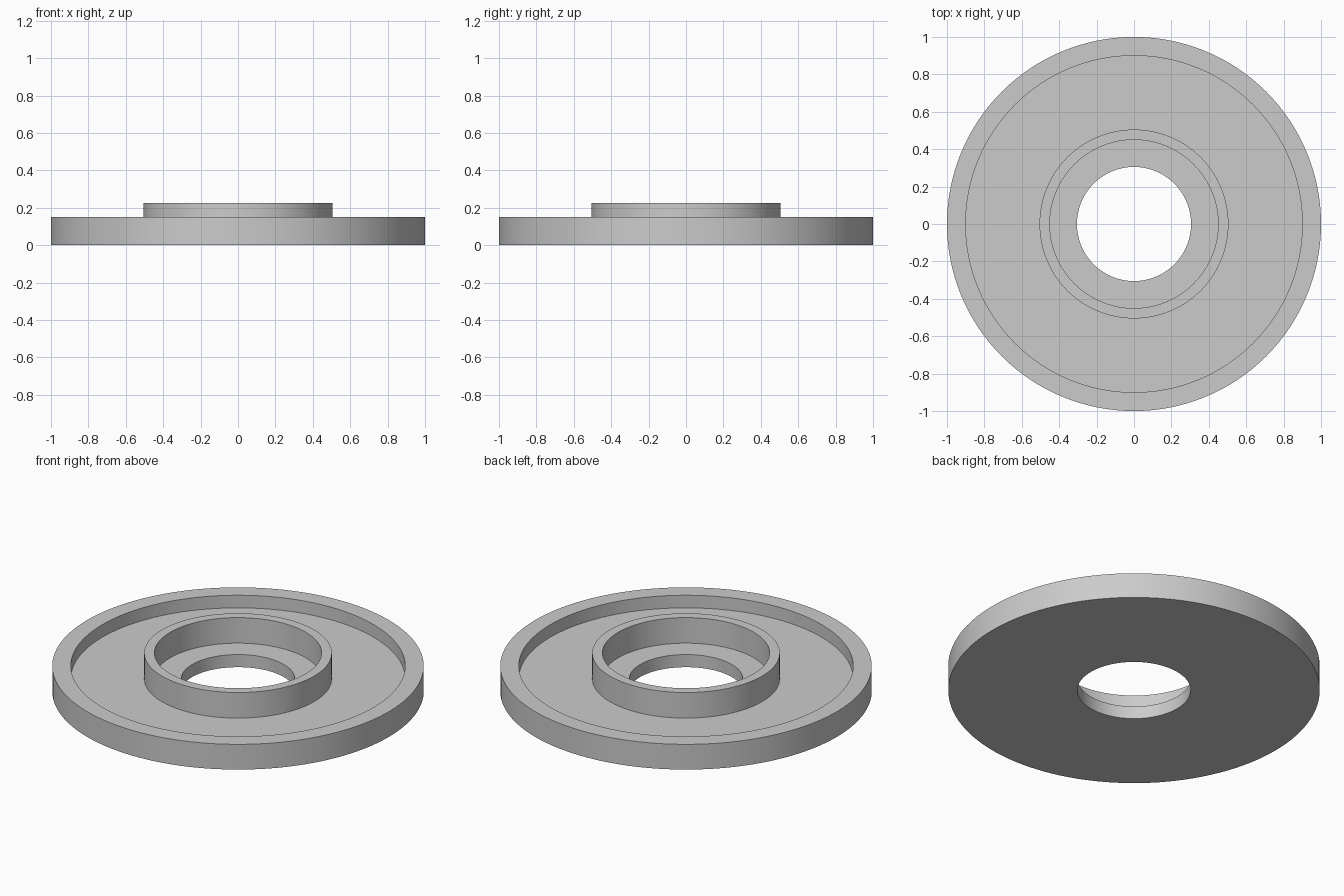
import bpy, bmesh, math
from mathutils import Matrix, Vector

cube = bpy.data.objects.get("Cube")
if cube:
    bpy.data.objects.remove(cube, do_unlink=True)

SEGMENTS = 128

grey = bpy.data.materials.new("plain grey")
grey.use_nodes = True
colour = (0.6, 0.6, 0.6, 1.0)
grey.diffuse_color = colour
grey.node_tree.nodes["Principled BSDF"].inputs["Base Color"].default_value = colour

# Cross-section as (radius, height): base, raised rim, recess, hub collar, bore ledge, hole
hole, bore, hub, recess, rim = 0.305, 0.45, 0.505, 0.9, 1.0
floor, rim_top, hub_top = 0.075, 0.15, 0.227
profile = [(hole, 0), (rim, 0), (rim, rim_top), (recess, rim_top), (recess, floor),
           (hub, floor), (hub, hub_top), (bore, hub_top), (bore, floor), (hole, floor)]

# Spin the closed section around the z axis
bm = bmesh.new()
verts = [bm.verts.new((r, 0, z)) for r, z in profile]
edges = [bm.edges.new((verts[i - 1], verts[i])) for i in range(len(verts))]
bmesh.ops.spin(bm, geom=verts + edges, cent=(0, 0, 0), axis=(0, 0, 1),
               angle=math.tau, steps=SEGMENTS, use_merge=False)
bmesh.ops.remove_doubles(bm, verts=bm.verts, dist=0.0005)
bmesh.ops.recalc_face_normals(bm, faces=bm.faces)
mesh = bpy.data.meshes.new("flanged_ring")
bm.to_mesh(mesh)
bm.free()
mesh.materials.append(grey)

ring = bpy.data.objects.new("flanged_ring", mesh)
bpy.context.collection.objects.link(ring)

# Smooth round walls, sharp corners
bpy.ops.object.select_all(action="DESELECT")
ring.select_set(True)
bpy.context.view_layer.objects.active = ring
bpy.ops.object.shade_smooth_by_angle(angle=math.radians(30))
